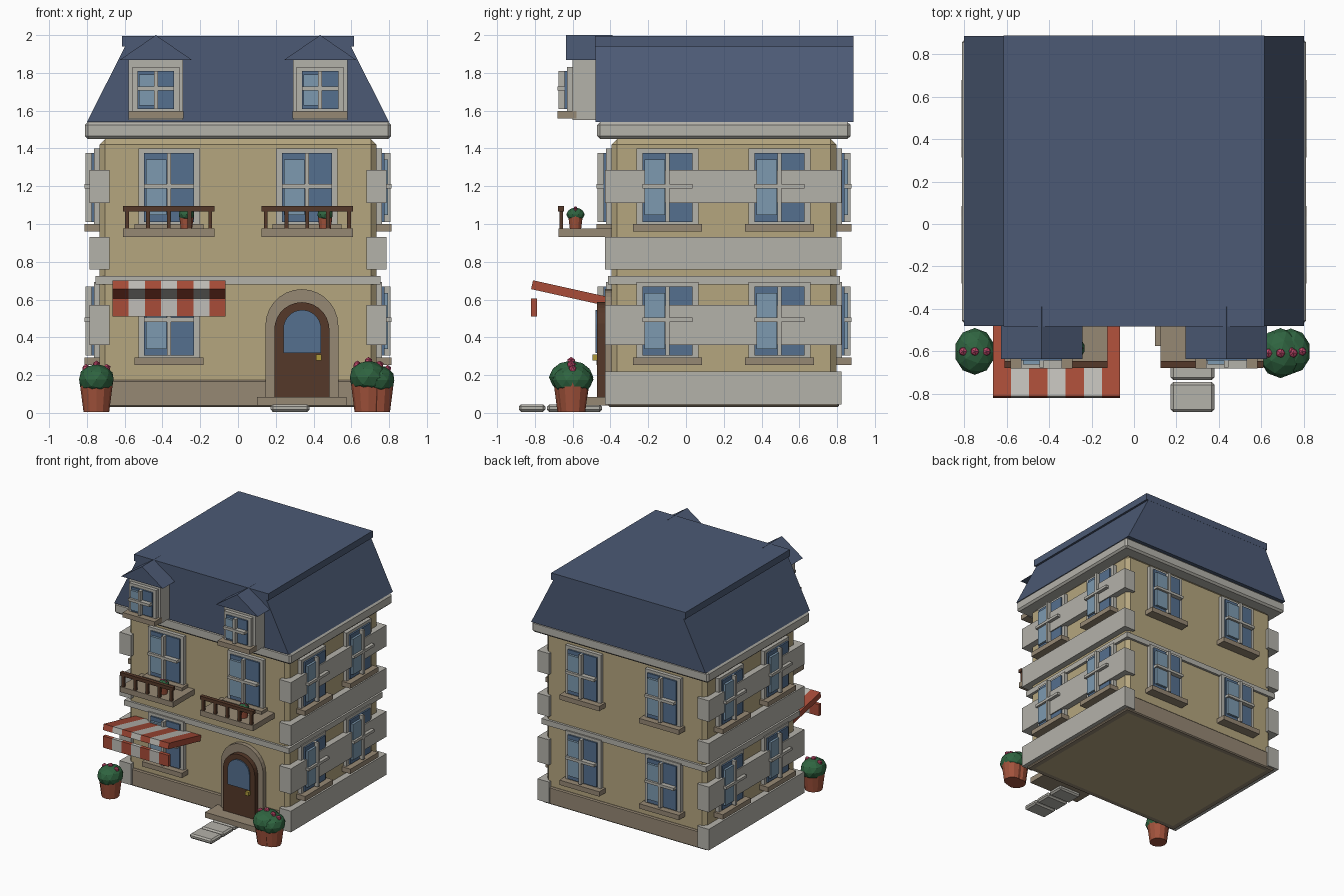
import bpy, bmesh, math
from mathutils import Matrix, Vector

if "Cube" in bpy.data.objects:
    bpy.data.objects.remove(bpy.data.objects["Cube"])


def mat(name, hexcol):
    m = bpy.data.materials.new(name)
    rgb = [int(hexcol[i:i + 2], 16) / 255 for i in (0, 2, 4)]
    m.diffuse_color = [c / 12.92 if c < 0.04 else ((c + 0.055) / 1.055) ** 2.4 for c in rgb] + [1]
    m.use_nodes = True
    m.node_tree.nodes["Principled BSDF"].inputs["Base Color"].default_value = m.diffuse_color
    return m


WALL = mat("plaster", "b5a67f")
STONE = mat("pale_stone", "b4b2aa")
TAN = mat("tan_stone", "968874")
ROOF = mat("slate", "4c5a75")
GLASS = mat("glass", "55708f")
SHINE = mat("light_glass", "7d9ab0")
WOOD = mat("dark_wood", "553829")
RED = mat("red_cloth", "a84c38")
WHITE = mat("white_cloth", "c0beb8")
CLAY = mat("clay", "a2533c")
GREEN = mat("leaves", "2f6440")
PINK = mat("petals", "c0486a")
BRASS = mat("brass", "b09a3c")


def finish(name, bm, material):
    bmesh.ops.recalc_face_normals(bm, faces=bm.faces)
    me = bpy.data.meshes.new(name)
    bm.to_mesh(me)
    bm.free()
    me.materials.append(material)
    ob = bpy.data.objects.new(name, me)
    bpy.context.collection.objects.link(ob)
    return ob


def box(name, x, y, z, material, bevel=0, m=Matrix()):
    """Box from (min, max) ranges, optionally chamfered and transformed by m."""
    bm = bmesh.new()
    bmesh.ops.create_cube(bm, size=1)
    for v in bm.verts:
        v.co = Vector([r[0] + (c + 0.5) * (r[1] - r[0]) for r, c in zip((x, y, z), v.co)])
    if bevel:
        bmesh.ops.bevel(bm, geom=bm.edges[:], offset=bevel, segments=1, affect='EDGES')
    bm.transform(m)
    return finish(name, bm, material)


def prism(name, pts, y0, y1, material):
    """Extrude an (x, z) outline along y."""
    bm = bmesh.new()
    f = bm.faces.new([bm.verts.new((x, y0, z)) for x, z in pts])
    g = bmesh.ops.extrude_face_region(bm, geom=[f])["geom"]
    bmesh.ops.translate(bm, vec=(0, y1 - y0, 0), verts=[e for e in g if isinstance(e, bmesh.types.BMVert)])
    return finish(name, bm, material)


def arch(name, cx, r, zc, z0, y0, y1, material):
    pts = [(cx - r, z0), (cx + r, z0)]
    pts += [(cx + r * math.cos(a), zc + r * math.sin(a)) for a in [math.pi * i / 14 for i in range(15)]]
    prism(name, pts, y0, y1, material)


def window(name, x, y, turn, z0, w=0.133, h=0.365, edge=0.03):
    """Window whose glass starts at z0, on a wall point, turned around z."""
    m = Matrix.Translation((x, y, z0)) @ Matrix.Rotation(math.radians(turn), 4, 'Z')
    box(name + "_frame", (-w - edge, w + edge), (-0.03, 0.02), (-edge, h + edge * 0.8), STONE, 0, m)
    box(name + "_glass", (-w, w), (-0.043, 0), (0, h), GLASS, 0, m)
    box(name + "_light_pane", (-w * 0.92, -w * 0.1), (-0.062, 0), (h * 0.1, h * 0.91), SHINE, 0, m)
    box(name + "_mullion", (-0.011, 0.011), (-0.075, 0), (0, h), STONE, 0, m)
    box(name + "_crossbar", (-w, w), (-0.08, 0), (h * 0.49, h * 0.49 + 0.022), STONE, 0, m)
    s = w + 0.05
    box(name + "_sill", (-s, s), (-0.08, 0.02), (-0.05, -0.01), TAN, 0, m)


def pot(name, x, y, z, s):
    """Tapered pot with a low-poly bush and three blossoms."""
    bm = bmesh.new()
    bmesh.ops.create_cone(bm, cap_ends=True, segments=12, radius1=0.068 * s, radius2=0.09 * s, depth=0.17 * s)
    bm.transform(Matrix.Translation((x, y, z + 0.085 * s)))
    finish(name + "_pot", bm, CLAY)
    bm = bmesh.new()
    bmesh.ops.create_icosphere(bm, subdivisions=2, radius=1)
    bm.transform(Matrix.Translation((x, y, z + 0.172 * s)) @ Matrix.Diagonal((0.096 * s, 0.11 * s, 0.082 * s, 1)))
    finish(name + "_bush", bm, GREEN)
    bm = bmesh.new()
    for dx, dz in ((-0.055, 0.232), (0, 0.25), (0.055, 0.232)):
        bmesh.ops.create_icosphere(bm, subdivisions=1, radius=0.022 * s,
                                   matrix=Matrix.Translation((x + dx * s, y, z + dz * s)))
    finish(name + "_flowers", bm, PINK)


# Walls, plinth, string course, cornice
box("walls", (-0.733, 0.733), (-0.394, 0.796), (0.03, 1.45), WALL, 0.03)
box("plinth", (-0.75, 0.75), (-0.41, 0.81), (0.03, 0.175), TAN, 0.008)
box("string_course", (-0.755, 0.755), (-0.412, 0.815), (0.68, 0.725), STONE)
box("cornice", (-0.81, 0.81), (-0.47, 0.87), (1.45, 1.54), STONE, 0.015)

# Stone bands wrapping both side walls
for side in (-1, 1):
    for i, (z0, z1) in enumerate(((0.045, 0.22), (0.36, 0.57), (0.76, 0.93), (1.11, 1.285))):
        x = sorted((side * 0.68, side * 0.785))
        box(f"side_band_{i}", x, (-0.43, 0.823), (z0, z1), STONE)

# Mansard roof and cap
prism("roof", [(-0.8, 1.54), (0.8, 1.54), (0.595, 1.945), (-0.595, 1.945)], -0.48, 0.886, ROOF)
box("roof_cap", (-0.615, 0.615), (-0.482, 0.887), (1.94, 1.996), ROOF)

# Windows on all sides
for z in (0.303, 1.01):
    for x in (-0.365, 0.365):
        window("back_window", x, 0.796, 180, z)
        if z > 1 or x < 0:
            window("front_window", x, -0.394, 0, z)
    for y in (-0.098, 0.495):
        window("right_window", 0.733, y, 90, z)
        window("left_window", -0.733, y, -90, z)

# Dormers and balconies
for s in (-1, 1):
    x = s * 0.435
    box("dormer", (x - 0.145, x + 0.145), (-0.60, -0.45), (1.55, 1.875), STONE)
    window("dormer_window", x, -0.60, 0, 1.608, 0.096, 0.202, 0.028)
    prism("dormer_roof", [(x - 0.192, 1.868), (x + 0.192, 1.868), (x, 2.0)], -0.636, -0.388, ROOF)
    c = s * 0.367
    box("balcony_slab", (c - 0.243, c + 0.243), (-0.675, -0.38), (0.93, 0.975), TAN)
    box("balcony_rail", (c - 0.243, c + 0.243), (-0.677, -0.645), (1.066, 1.094), WOOD)
    for i in range(5):
        p = c + (i - 2) * 0.11
        box("balcony_post", (p - 0.01, p + 0.01), (-0.671, -0.651), (0.97, 1.07), WOOD)
    pot("balcony_plant", c + 0.094, -0.585, 0.975, 0.44)

# Arched door
arch("door_surround", 0.338, 0.193, 0.462, 0.04, -0.43, -0.36, TAN)
arch("door", 0.338, 0.146, 0.44, 0.08, -0.47, -0.38, WOOD)
arch("door_glass", 0.34, 0.1, 0.445, 0.318, -0.48, -0.4, GLASS)
box("door_handle", (0.412, 0.442), (-0.495, -0.46), (0.278, 0.31), BRASS)
box("door_step", (0.1, 0.575), (-0.575, -0.38), (0.04, 0.085), TAN)
for i in range(3):
    y = -0.885 + i * 0.15
    box("path_stone", (0.173, 0.378), (y, y + 0.14), (0.005, 0.045), STONE, 0.012)

# Striped awning, tilted outwards, with a hanging valance
for i in range(7):
    x = (-0.665 + i * 0.0857, -0.665 + (i + 1) * 0.0857)
    col = WHITE if i % 2 else RED
    tilt = Matrix.Translation((0, -0.605, 0.632)) @ Matrix.Rotation(math.radians(-12.5), 4, 'X')
    box("awning_stripe", x, (-0.215, 0.215), (-0.024, 0.024), col, 0, tilt)
    box("awning_valance", x, (-0.82, -0.79), (0.51, 0.605), col)

# Flower pots by the front corners
pot("left_planter", -0.75, -0.6, 0.005, 1)
pot("right_planter", 0.738, -0.6, 0.005, 0.98)
pot("large_planter", 0.69, -0.608, 0.005, 1.07)
